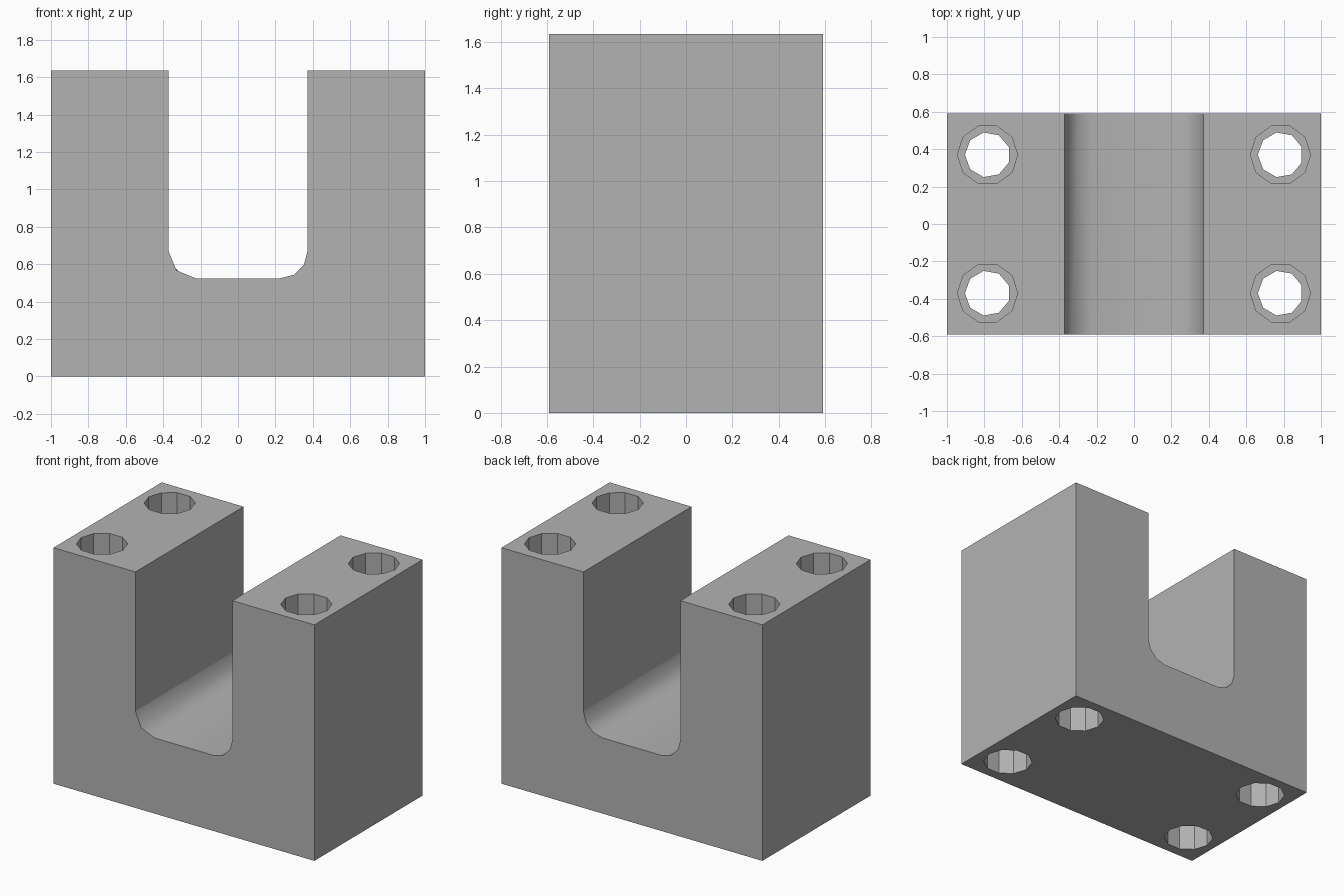
import bpy, bmesh
from math import sin, cos, radians, pi
from mathutils import Matrix

old = bpy.data.objects.get("Cube")
if old:
    bpy.data.objects.remove(old, do_unlink=True)

HALF_W, HALF_D, HEIGHT = 1.0, 0.592, 1.635
SLOT, FLOOR, FILLET = 0.372, 0.524, 0.147
HOLE_X, HOLE_Y = 0.783, 0.37
BORE_DEPTH = 0.35

grey = bpy.data.materials.new("plain_grey")
grey.use_nodes = True
colour = (0.45, 0.45, 0.45, 1)
grey.diffuse_color = colour
grey.node_tree.nodes["Principled BSDF"].inputs["Base Color"].default_value = colour


def make_object(name, bm):
    mesh = bpy.data.meshes.new(name)
    bm.to_mesh(mesh)
    bm.free()
    mesh.materials.append(grey)
    obj = bpy.data.objects.new(name, mesh)
    bpy.context.collection.objects.link(obj)
    return obj


def fillet(side, angles):
    """Points of one rounded slot corner, from the wall down to the floor."""
    cx, cz = SLOT - FILLET, FLOOR + FILLET
    return [(side * (cx + FILLET * cos(radians(a))), cz - FILLET * sin(radians(a)))
            for a in angles]


def u_profile(left_angles):
    """U-shaped outline, running round the block."""
    return ([(-HALF_W, 0), (-HALF_W, HEIGHT), (-SLOT, HEIGHT)]
            + fillet(-1, left_angles)
            + fillet(1, (90, 60, 30, 0))
            + [(SLOT, HEIGHT), (HALF_W, HEIGHT), (HALF_W, 0)])


# U-shaped block, with one coarser corner at the front
bm = bmesh.new()
front = [bm.verts.new((x, -HALF_D, z)) for x, z in u_profile((0, 45, 45, 90))]
back = [bm.verts.new((x, HALF_D, z)) for x, z in u_profile((0, 30, 60, 90))]
bm.faces.new(front)
bm.faces.new(back[::-1])
count = len(front)
for i in range(count):
    j = (i + 1) % count
    bm.faces.new((front[i], back[i], back[j], front[j]))
bmesh.ops.remove_doubles(bm, verts=bm.verts, dist=1e-4)
bmesh.ops.triangulate(bm, faces=[f for f in bm.faces
                                 if len(f.verts) == 4 and abs(f.normal.y) < 0.9])
bmesh.ops.recalc_face_normals(bm, faces=bm.faces)
block = make_object("u_block", bm)


def hole_cutter(name, sides, radius, turn, spans):
    """Cylinders at the four hole positions, one for each height span."""
    bm = bmesh.new()
    for x in (-HOLE_X, HOLE_X):
        for y in (-HOLE_Y, HOLE_Y):
            for low, high in spans:
                place = (Matrix.Translation((x, y, (low + high) / 2))
                         @ Matrix.Rotation(turn, 4, 'Z'))
                # cone vertices start on the +y axis or +x axis; aligned below
                ring = [[bm.verts.new(place @ Matrix.Translation((0, 0, dz)) @
                         Matrix.Rotation(2 * pi * k / sides, 4, 'Z') @
                         Matrix.Translation((radius, 0, 0)).translation)
                         for k in range(sides)]
                        for dz in ((low - high) / 2, (high - low) / 2)]
                bm.faces.new(ring[0][::-1])
                bm.faces.new(ring[1])
                for k in range(sides):
                    n = (k + 1) % sides
                    bm.faces.new((ring[0][k], ring[0][n], ring[1][n], ring[1][k]))
    obj = make_object(name, bm)
    obj.hide_render = True
    return obj


# Bolt holes: narrow bore right through, wider bore at both ends
cutters = [
    hole_cutter("bore_cutter", 9, 0.121, pi, [(-0.1, HEIGHT + 0.1)]),
    hole_cutter("wide_bore_cutter", 10, 0.161, 0,
                [(-0.1, BORE_DEPTH), (HEIGHT - BORE_DEPTH, HEIGHT + 0.1)]),
]
for cutter in cutters:
    mod = block.modifiers.new(cutter.name, 'BOOLEAN')
    mod.operation = 'DIFFERENCE'
    mod.solver = 'EXACT'
    mod.object = cutter

bpy.context.view_layer.update()
depsgraph = bpy.context.evaluated_depsgraph_get()
mesh = bpy.data.meshes.new_from_object(block.evaluated_get(depsgraph))
block.modifiers.clear()
block.data = mesh
for cutter in cutters:
    bpy.data.objects.remove(cutter, do_unlink=True)

# Smooth shading only on the rounded slot floor
for face in mesh.polygons:
    in_slot = abs(face.center.x) < SLOT and FLOOR - 0.01 < face.center.z < FLOOR + FILLET
    face.use_smooth = in_slot and abs(face.normal.y) < 0.9 and abs(face.normal.z) > 0.1
